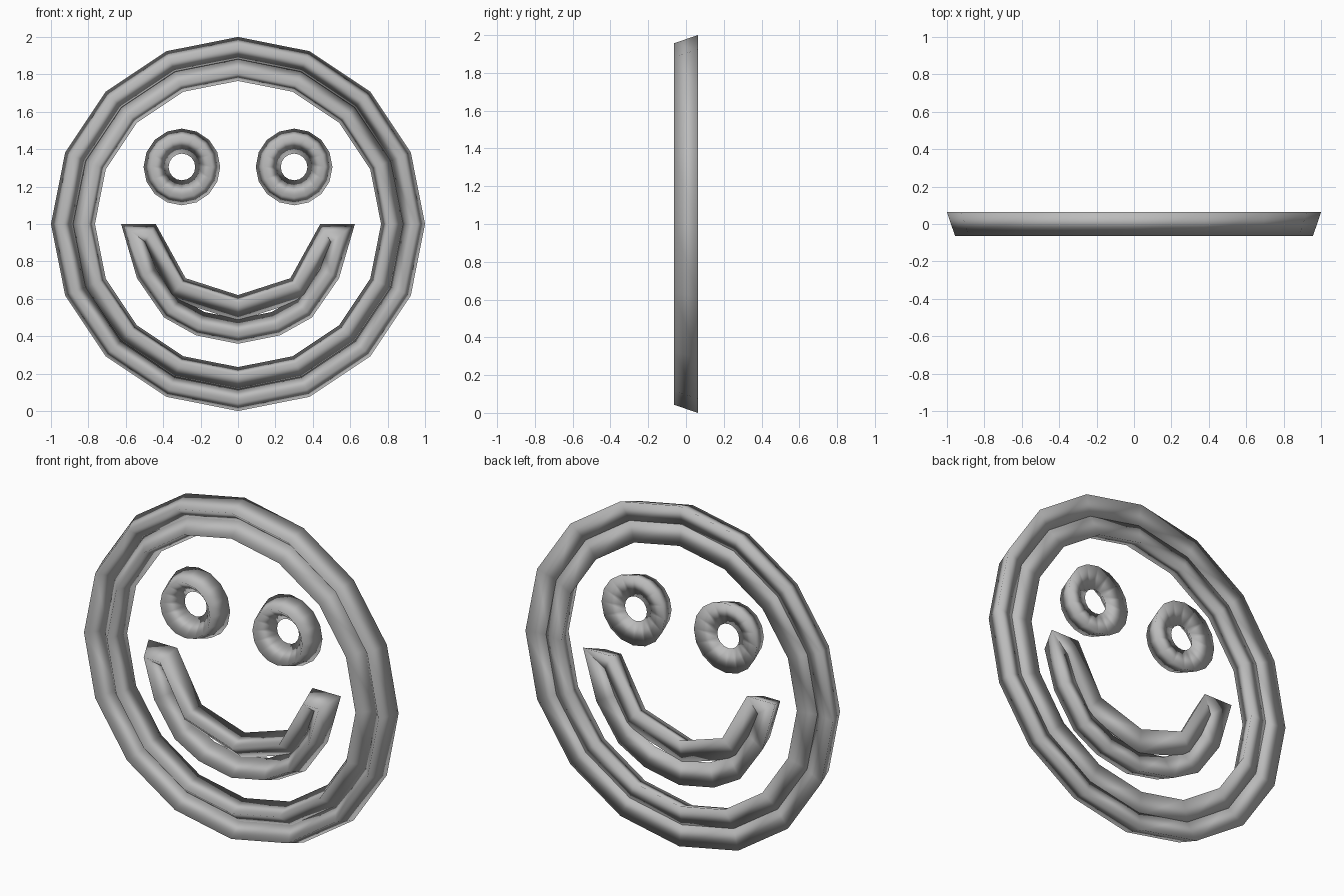
import bpy, bmesh, math
from mathutils import Vector

cube = bpy.data.objects.get("Cube")
if cube:
    bpy.data.objects.remove(cube, do_unlink=True)

grey = bpy.data.materials.new("plain_grey")
grey.use_nodes = True
grey.diffuse_color = (0.5, 0.5, 0.5, 1)
grey.node_tree.nodes["Principled BSDF"].inputs["Base Color"].default_value = (0.5, 0.5, 0.5, 1)

# Triangular tube section: (inset from the outline, depth)
SECTION = [(0, 0.063), (0.042, -0.063), (0.131, 0.036)]


def circle(cx, cz, radius, count=16):
    """Counter-clockwise outline in the x-z plane."""
    turn = math.tau / count
    return [Vector((cx + radius * math.cos(i * turn), cz + radius * math.sin(i * turn)))
            for i in range(count)]


def inset(points, distance):
    """Mitred inset, to the left of the direction of travel."""
    result = []
    for i, p in enumerate(points):
        a = (p - points[i - 1]).normalized()
        b = (points[(i + 1) % len(points)] - p).normalized()
        na, nb = Vector((-a.y, a.x)), Vector((-b.y, b.x))
        result.append(p + (na + nb) * distance / (1 + na.dot(nb)))
    return result


def tube(name, outline):
    """Sweep the triangular section round a closed outline."""
    bm = bmesh.new()
    loops = [[bm.verts.new((p.x, y, p.y)) for p in inset(outline, d)] for d, y in SECTION]
    n = len(outline)
    for k in range(3):
        here, there = loops[k], loops[(k + 1) % 3]
        for i in range(n):
            j = (i + 1) % n
            face = bm.faces.new((here[i], here[j], there[j], there[i]))
            face.smooth = True
    bmesh.ops.recalc_face_normals(bm, faces=bm.faces[:])
    mesh = bpy.data.meshes.new(name)
    bm.to_mesh(mesh)
    bm.free()
    mesh.materials.append(grey)
    obj = bpy.data.objects.new(name, mesh)
    bpy.context.collection.objects.link(obj)
    return obj


# Face rim: the inner ring runs the other way, so its section is mirrored
tube("outer_ring", circle(0, 1, 1.0))
tube("inner_ring", circle(0, 1, 0.765)[::-1])

# Eyes
for side, x in (("left", 0.3), ("right", -0.3)):
    tube(side + "_eye", circle(x, 1.305, 0.205))

# Mouth: half of a blunt-tipped crescent, mirrored
lower = [(0, 0.36), (0.225, 0.405), (0.395, 0.5), (0.54, 0.71), (0.625, 1)]
upper = [(0.44, 1), (0.28, 0.71), (0, 0.62)]
half = lower + upper
mouth = half + [(-x, z) for x, z in half[-2:0:-1]]
tube("mouth", [Vector(p) for p in mouth])
